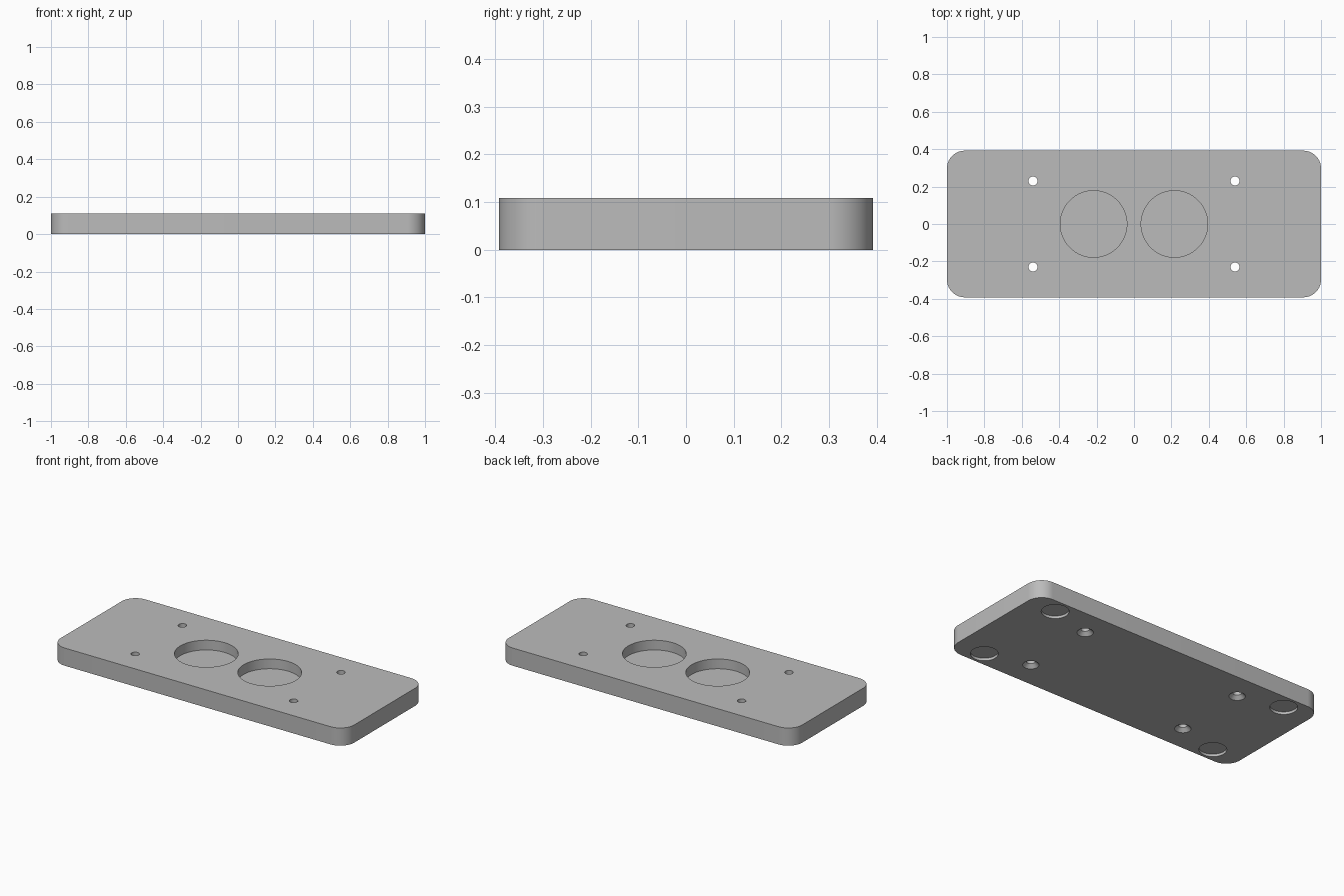
import bpy
import bmesh
from math import cos, sin, pi

if "Cube" in bpy.data.objects:
    bpy.data.objects.remove(bpy.data.objects["Cube"], do_unlink=True)

LENGTH, WIDTH, HEIGHT, CORNER = 2.0, 0.784, 0.109, 0.095
OVER = 0.02  # cutter overshoot past the surface

grey = bpy.data.materials.new("plain grey")
grey.use_nodes = True
colour = (0.5, 0.5, 0.5, 1)
grey.diffuse_color = colour
grey.node_tree.nodes["Principled BSDF"].inputs["Base Color"].default_value = colour


def make_object(name, bm):
    bmesh.ops.recalc_face_normals(bm, faces=bm.faces)
    mesh = bpy.data.meshes.new(name)
    bm.to_mesh(mesh)
    bm.free()
    mesh.materials.append(grey)
    obj = bpy.data.objects.new(name, mesh)
    bpy.context.collection.objects.link(obj)
    return obj


def add_turned(bm, x, y, profile, sides):
    """Closed turned solid from (radius, height) pairs."""
    rings = [[bm.verts.new((x + r * cos(2 * pi * i / sides),
                            y + r * sin(2 * pi * i / sides), z))
              for i in range(sides)] for r, z in profile]
    for low, high in zip(rings, rings[1:]):
        for i in range(sides):
            j = (i + 1) % sides
            bm.faces.new((low[i], low[j], high[j], high[i]))
    bm.faces.new(rings[0][::-1])
    bm.faces.new(rings[-1])


# Rounded rectangular plate
bm = bmesh.new()
steps = 16
outline = []
for corner, (sx, sy) in enumerate([(1, 1), (-1, 1), (-1, -1), (1, -1)]):
    for k in range(steps + 1):
        a = (corner + k / steps) * pi / 2
        outline.append(bm.verts.new((sx * (LENGTH / 2 - CORNER) + CORNER * cos(a),
                                     sy * (WIDTH / 2 - CORNER) + CORNER * sin(a), 0)))
base = bm.faces.new(outline)
extruded = bmesh.ops.extrude_face_region(bm, geom=[base], use_keep_orig=True)
bmesh.ops.translate(bm, vec=(0, 0, HEIGHT),
                    verts=[v for v in extruded["geom"] if isinstance(v, bmesh.types.BMVert)])
plate = make_object("base_plate", bm)

# Cutter for all pockets and holes
bm = bmesh.new()
for sx in (-1, 1):
    # Large round pocket in the top
    add_turned(bm, sx * 0.216, 0, [(0.178, 0.049), (0.178, HEIGHT + OVER)], 96)
    for sy in (-1, 1):
        # Countersunk screw hole, wide end underneath
        add_turned(bm, sx * 0.54, sy * 0.23,
                   [(0.045 + OVER, -OVER), (0.024, 0.021), (0.024, HEIGHT + OVER)], 40)
        # Shallow foot recess underneath
        add_turned(bm, sx * 0.812, sy * 0.3, [(0.076, -OVER), (0.076, 0.016)], 64)
cutter = make_object("hole_cutter", bm)
cutter.hide_render = True

# Cut the plate, then drop the cutter
cut = plate.modifiers.new("holes", "BOOLEAN")
cut.operation = "DIFFERENCE"
cut.solver = "EXACT"
cut.object = cutter
bpy.ops.object.select_all(action="DESELECT")
plate.select_set(True)
bpy.context.view_layer.objects.active = plate
bpy.ops.object.modifier_apply(modifier=cut.name)
bpy.data.objects.remove(cutter, do_unlink=True)

bpy.ops.object.shade_smooth_by_angle()
